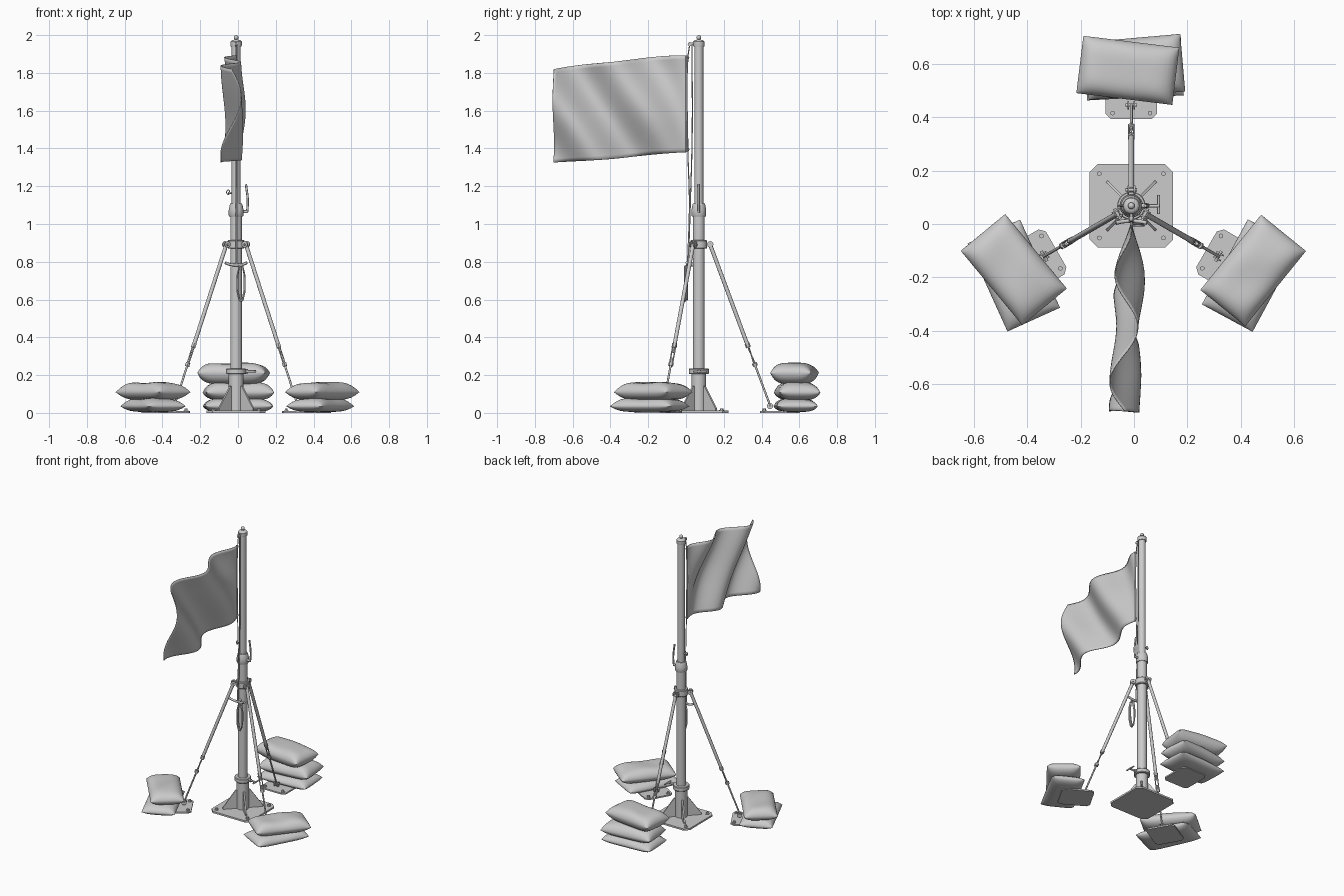
import bpy, bmesh
from math import sin, cos, pi, radians
from mathutils import Vector, Matrix

if "Cube" in bpy.data.objects:
    bpy.data.objects.remove(bpy.data.objects["Cube"])

PX, PY = -0.01, 0.068          # pole axis


def make(name, bm, angle=35, smooth=True):
    bmesh.ops.recalc_face_normals(bm, faces=bm.faces)
    me = bpy.data.meshes.new(name)
    bm.to_mesh(me)
    bm.free()
    ob = bpy.data.objects.new(name, me)
    bpy.context.collection.objects.link(ob)
    if smooth:
        bpy.ops.object.select_all(action='DESELECT')
        ob.select_set(True)
        bpy.context.view_layer.objects.active = ob
        bpy.ops.object.shade_smooth_by_angle(angle=radians(angle))
    return ob


def lathe(name, prof, loc=(PX, PY, 0), seg=32):
    """Spin an (r, z) profile around z."""
    bm = bmesh.new()
    vs = [bm.verts.new((r, 0, z)) for r, z in prof]
    es = [bm.edges.new(p) for p in zip(vs, vs[1:])]
    bmesh.ops.spin(bm, geom=vs + es, cent=(0, 0, 0), axis=(0, 0, 1), angle=2 * pi, steps=seg)
    bmesh.ops.remove_doubles(bm, verts=bm.verts, dist=1e-5)
    bmesh.ops.translate(bm, verts=bm.verts, vec=loc)
    return make(name, bm)


def rod(name, a, b, r, seg=12):
    a, b = Vector(a), Vector(b)
    d = b - a
    bm = bmesh.new()
    m = Matrix.Translation((a + b) / 2) @ d.to_track_quat('Z', 'Y').to_matrix().to_4x4()
    bmesh.ops.create_cone(bm, cap_ends=True, segments=seg, radius1=r, radius2=r, depth=d.length, matrix=m)
    return make(name, bm)


def prism(name, pts, depth, matrix):
    """Extrude a flat outline along its local z."""
    bm = bmesh.new()
    f = bm.faces.new([bm.verts.new((x, y, 0)) for x, y in pts])
    top = bmesh.ops.extrude_face_region(bm, geom=[f])['geom']
    bmesh.ops.translate(bm, verts=[v for v in top if isinstance(v, bmesh.types.BMVert)], vec=(0, 0, depth))
    bmesh.ops.transform(bm, verts=bm.verts, matrix=matrix)
    return make(name, bm, smooth=False)


def chamfered(w, d, c):
    return [(w, c - d), (w, d - c), (w - c, d), (c - w, d), (-w, d - c), (-w, c - d), (c - w, -d), (w - c, -d)]


def tube(name, pts, r, cyclic=False):
    cu = bpy.data.curves.new(name, 'CURVE')
    cu.dimensions = '3D'
    cu.bevel_depth, cu.bevel_resolution, cu.resolution_u = r, 2, 6
    cu.use_fill_caps = True
    sp = cu.splines.new('BEZIER')
    sp.bezier_points.add(len(pts) - 1)
    for bp, p in zip(sp.bezier_points, pts):
        bp.co = p
        bp.handle_left_type = bp.handle_right_type = 'AUTO'
    sp.use_cyclic_u = cyclic
    ob = bpy.data.objects.new(name, cu)
    bpy.context.collection.objects.link(ob)


def bolt(name, x, y, z):
    rod(name + "_washer", (x, y, z), (x, y, z + 0.003), 0.013, 16)
    rod(name + "_head", (x, y, z), (x, y, z + 0.012), 0.009, 6)


# telescopic pole and cap
lathe("lower_pole", [(0, 0.01), (0.031, 0.01), (0.031, 1.06), (0, 1.06)])
lathe("upper_pole", [(0, 1.0), (0.024, 1.0), (0.024, 1.96), (0, 1.96)])
lathe("pole_cap", [(0, 1.94), (0.029, 1.94), (0.03, 1.945), (0.03, 1.965), (0.024, 1.972), (0.02, 1.974), (0.009, 1.976)]
      + [(0.0125 * cos(a), 1.9875 + 0.0125 * sin(a)) for a in [radians(d) for d in (-50, -25, 0, 25, 50, 75)]] + [(0, 2.0)])
rod("pulley_arm", (PX, PY - 0.02, 1.955), (PX, PY - 0.052, 1.955), 0.006)
rod("pulley", (PX - 0.006, PY - 0.048, 1.952), (PX + 0.006, PY - 0.048, 1.952), 0.011, 16)

# height clamp with lever and pin
lathe("clamp_collar", [(0.03, 1.04), (0.036, 1.04), (0.039, 1.045), (0.039, 1.075), (0.034, 1.1), (0.031, 1.108), (0.024, 1.108)])
rod("clamp_bolt", (PX + 0.02, PY, 1.065), (PX + 0.06, PY, 1.065), 0.008)
tube("clamp_lever", [(PX + 0.058, PY, 1.06), (PX + 0.062, PY, 1.12), (PX + 0.052, PY, 1.21)], 0.006)
rod("lock_pin", (PX + 0.01, PY, 1.165), (PX - 0.042, PY, 1.165), 0.005)
tube("lock_pin_ring", [(PX - 0.042 + 0.008 * cos(a), PY, 1.168 + 0.012 * sin(a))
                       for a in (0, pi / 2, pi, 1.5 * pi)], 0.0025, True)

# base plate, sleeve, gussets and bolts
prism("base_plate", chamfered(0.156, 0.156, 0.03), 0.012, Matrix.Translation((PX, PY, 0)))
lathe("base_sleeve", [(0.03, 0.01), (0.039, 0.01), (0.039, 0.23), (0.03, 0.23)])
lathe("sleeve_collar", [(0.036, 0.205), (0.05, 0.205), (0.053, 0.209), (0.053, 0.231), (0.05, 0.235), (0.03, 0.235)])
rod("sleeve_screw", (PX + 0.03, PY, 0.22), (PX + 0.105, PY, 0.22), 0.006)
rod("sleeve_screw_nut", (PX + 0.05, PY, 0.22), (PX + 0.064, PY, 0.22), 0.012, 6)
rod("sleeve_screw_handle", (PX + 0.102, PY - 0.03, 0.22), (PX + 0.102, PY + 0.04, 0.22), 0.005)
for i in range(4):
    a = pi / 4 + i * pi / 2
    m = (Matrix.Translation((PX, PY, 0.012)) @ Matrix.Rotation(a, 4, 'Z')
         @ Matrix.Rotation(pi / 2, 4, 'X') @ Matrix.Translation((0, 0, -0.005)))
    prism("base_gusset", [(0.033, 0), (0.13, 0), (0.13, 0.012), (0.046, 0.13), (0.033, 0.13)], 0.01, m)
    bolt("base_bolt", PX + 0.17 * cos(a), PY + 0.17 * sin(a), 0.012)

# guy collar
lathe("guy_collar", [(0.03, 0.87), (0.041, 0.87), (0.044, 0.874), (0.044, 0.911), (0.041, 0.915), (0.03, 0.915)])

# three guys, each with turnbuckle and anchor plate
for ang in (90, 210, 330):
    a = radians(ang)
    d, t = Vector((cos(a), sin(a), 0)), Vector((-sin(a), cos(a), 0))
    o = Vector((PX, PY, 0))
    up = Vector((0, 0, 1))
    top, end = o + d * 0.06 + up * 0.89, o + d * 0.377 + up * 0.04
    P = lambda f: top.lerp(end, f)
    for s in (-1, 1):
        q = o + t * s * 0.012 + up * 0.892
        rod("collar_ear", q + d * 0.06 - t * 0.003, q + d * 0.06 + t * 0.003, 0.017, 16)
        rod("turnbuckle_side", P(0.63) + t * s * 0.009, P(0.745) + t * s * 0.009, 0.0035, 8)
        q = o + t * s * 0.011 + d * 0.377
        rod("anchor_lug", q + up * 0.036 - t * 0.003, q + up * 0.036 + t * 0.003, 0.016, 16)
        q = o + d * 0.347 + t * s * 0.07
        bolt("anchor_bolt", q.x, q.y, 0.01)
    rod("collar_pin", top - t * 0.022, top + t * 0.022, 0.006)
    rod("guy_strut", P(0), P(0.62), 0.0105, 16)
    rod("turnbuckle_end", P(0.615), P(0.64), 0.0135, 6)
    rod("turnbuckle_end", P(0.735), P(0.755), 0.0135, 6)
    rod("guy_thread", P(0.60), P(0.672), 0.005)
    rod("guy_lower_rod", P(0.705), P(1), 0.0055)
    rod("anchor_pin", end - t * 0.022, end + t * 0.022, 0.006)
    m = Matrix.Translation(o + d * 0.43) @ Matrix.Rotation(a - pi / 2, 4, 'Z')
    prism("anchor_plate", chamfered(0.097, 0.105, 0.02), 0.01, m)


# sandbags: pointed-corner pillows with a seam
def sandbag(x, y, z0, z1, seam, deg):
    bm = bmesh.new()
    n = 20
    for h in (z1 - seam, z0 - seam):
        g = []
        for i in range(n + 1):
            row = []
            for j in range(n + 1):
                u, v = sin((i / n - .5) * pi), sin((j / n - .5) * pi)
                k = max(0, (1 - u ** 6) * (1 - v ** 4)) ** 0.6
                row.append(bm.verts.new((u * 0.181, v * 0.108, h * k + 0.003 * sin(5 * u + 2 * v) * k * (h > 0) - 0.003 * k)))
            g.append(row)
        for i in range(n):
            for j in range(n):
                bm.faces.new((g[i][j], g[i + 1][j], g[i + 1][j + 1], g[i][j + 1]))
    bmesh.ops.remove_doubles(bm, verts=bm.verts, dist=1e-4)
    bmesh.ops.transform(bm, verts=bm.verts, matrix=Matrix.Translation((x, y, seam)) @ Matrix.Rotation(radians(deg), 4, 'Z'))
    make("sandbag", bm, 50)


for args in [(0.0, 0.58, 0.008, 0.078, 0.035, 3), (0.002, 0.588, 0.07, 0.165, 0.107, 5), (-0.023, 0.575, 0.155, 0.266, 0.212, -7),
             (-0.45, -0.193, 0.008, 0.08, 0.035, -65.6), (-0.45, -0.171, 0.07, 0.164, 0.11, -50.4),
             (0.435, -0.193, 0.008, 0.08, 0.035, 61.6), (0.446, -0.174, 0.07, 0.164, 0.11, 51)]:
    sandbag(*args)

# waving flag
bm = bmesh.new()
NS, NT = 56, 24
grid = []
for i in range(NS + 1):
    s = i / NS
    row = []
    for j in range(NT + 1):
        t = j / NT
        amp = 0.055 * 1.15 * s / (s + 0.15)
        x = PX - 0.027 * s + amp * sin(2 * pi * (1.7 * s - 0.8 * t + 0.11)) - amp * (1 - s) * sin(2 * pi * (0.11 - 0.8 * t)) * 0.5
        ztop = 1.893 - 0.035 * s - 0.04 * s * s + 0.003 * sin(9 * s)
        zbot = 1.38 - 0.058 * s + 0.003 * sin(8 * s)
        row.append(bm.verts.new((x, -0.705 * s + 0.003 + 0.004 * s * sin(7 * t), zbot + (ztop - zbot) * t)))
    grid.append(row)
for i in range(NS):
    for j in range(NT):
        bm.faces.new((grid[i][j], grid[i + 1][j], grid[i + 1][j + 1], grid[i][j + 1]))
flag = make("flag", bm, 60)
sol = flag.modifiers.new("thickness", 'SOLIDIFY')
sol.thickness, sol.offset = 0.004, 0
rod("flag_hoist_hem", (PX, 0.002, 1.38), (PX, 0.002, 1.893), 0.005)
for z in (1.395, 1.88):
    tube("flag_clip", [(PX, 0.006 + 0.009 * cos(a), z + 0.009 * sin(a)) for a in (0, pi / 2, pi, 1.5 * pi)], 0.0025, True)

# halyard, cleat and hanging coil
tube("halyard_front", [(PX, 0.02, 1.953), (PX, 0.01, 1.88), (PX, 0.01, 1.39), (PX, 0.018, 1.1), (PX, 0.008, 0.79)], 0.003)
tube("halyard_back", [(PX + 0.004, 0.031, 1.953), (PX + 0.004, 0.033, 1.5), (PX + 0.004, 0.022, 1.08), (PX + 0.004, 0.012, 0.785)], 0.003)
rod("cleat_stem", (PX, PY - 0.025, 0.785), (PX, 0.008, 0.785), 0.01)
tube("cleat_horns", [(PX - 0.058, 0.004, 0.795), (PX - 0.03, 0.01, 0.785), (PX + 0.03, 0.01, 0.785), (PX + 0.058, 0.004, 0.795)], 0.0075)
for k in range(3):
    tube("rope_coil", [(PX + 0.026 + (0.017 + 0.002 * k) * cos(a), 0.006 - 0.006 * k, 0.692 - 0.004 * k + 0.093 * sin(a))
                       for a in [i * pi / 4 for i in range(8)]], 0.0035, True)
